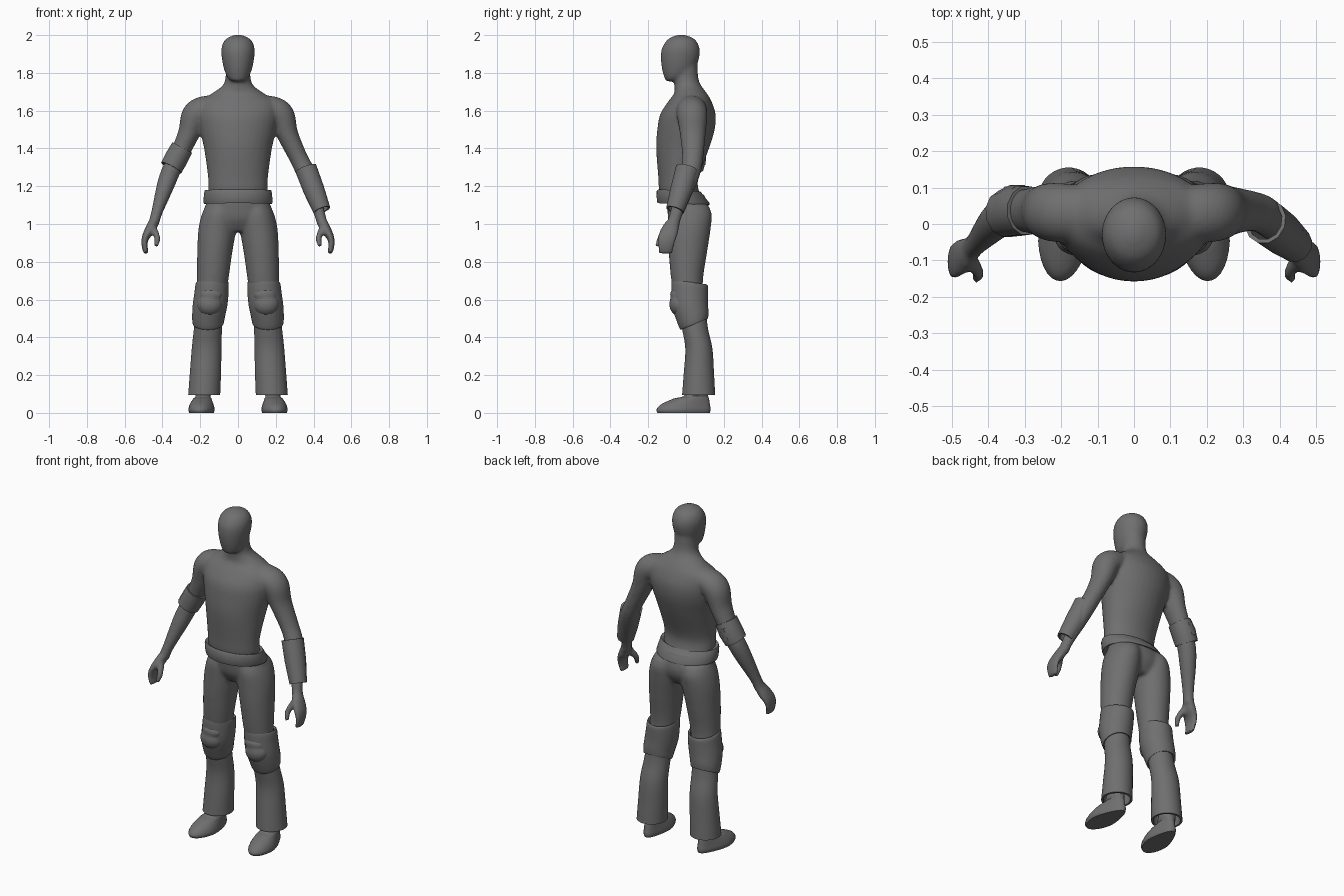
import bpy, bmesh, math
from mathutils import Vector

dark = bpy.data.materials.new("dark_grey")
dark.diffuse_color = (0.16, 0.16, 0.16, 1)


def spline(rows, steps):
    """Catmull-Rom interpolation of ring rows."""
    rows = [Vector(tuple(r) + (0,) * (6 - len(r))) for r in rows]
    if steps == 1:
        return rows
    out = []
    for i in range(len(rows) - 1):
        a, b, c, d = rows[max(i - 1, 0)], rows[i], rows[i + 1], rows[min(i + 2, len(rows) - 1)]
        for k in range(steps):
            t = k / steps
            out.append(0.5 * (2 * b + (c - a) * t + (2 * a - 5 * b + 4 * c - d) * t * t
                              + (3 * b - a - 3 * c + d) * t ** 3))
    return out + [rows[-1]]


def loft(bm, rows, n=32, flat=True, steps=5, caps=True, side=1):
    """Skin elliptical rings (x, y, z, rx, ry, tilt); flat keeps them level, else they follow the path."""
    rows = spline(rows, steps)
    loops = []
    for i, r in enumerate(rows):
        p = Vector(r[:3])
        u, v = Vector((1, 0, 0)), Vector((0, 1, r[5]))
        if not flat:
            t = (Vector(rows[min(i + 1, len(rows) - 1)][:3]) - Vector(rows[max(i - 1, 0)][:3])).normalized()
            v = (Vector((0, 1, 0)) - t * t.y).normalized()
            u = v.cross(t)
        ring = []
        for k in range(n):
            a = 2 * math.pi * (k + 0.5) / n
            q = p + u * r[3] * math.cos(a) + v * r[4] * math.sin(a)
            ring.append(bm.verts.new((q.x * side, q.y, q.z)))
        loops.append(ring)
    faces = []
    for A, B in zip(loops, loops[1:]):
        for k in range(n):
            faces.append(bm.faces.new((A[k], A[(k + 1) % n], B[(k + 1) % n], B[k])))
    if caps:
        faces += [bm.faces.new(loops[0][::-1]), bm.faces.new(loops[-1])]
    bmesh.ops.recalc_face_normals(bm, faces=faces)


def finish(name, bm, wall=0, fuse=0, angle=40):
    """Turn a bmesh into an object, optionally thickened or fused into one skin."""
    me = bpy.data.meshes.new(name)
    bm.to_mesh(me)
    bm.free()
    me.materials.append(dark)
    ob = bpy.data.objects.new(name, me)
    bpy.context.collection.objects.link(ob)
    bpy.ops.object.select_all(action='DESELECT')
    ob.select_set(True)
    bpy.context.view_layer.objects.active = ob
    if wall:
        m = ob.modifiers.new("wall", 'SOLIDIFY')
        m.thickness, m.offset = wall, -1
        bpy.ops.object.modifier_apply(modifier=m.name)
    if fuse:
        m = ob.modifiers.new("fuse", 'REMESH')
        m.mode, m.voxel_size = 'VOXEL', 0.009
        bpy.ops.object.modifier_apply(modifier=m.name)
        m = ob.modifiers.new("soften", 'SMOOTH')
        m.factor, m.iterations = 0.5, fuse
        bpy.ops.object.modifier_apply(modifier=m.name)
    bpy.ops.object.shade_smooth_by_angle(angle=math.radians(angle))
    return ob


def ball(bm, centre, radii):
    vs = bmesh.ops.create_uvsphere(bm, u_segments=24, v_segments=14, radius=1)['verts']
    for v in vs:
        v.co = Vector(c + r * q for c, r, q in zip(centre, radii, v.co))


# Torso, head and arms fused into one skin
bm = bmesh.new()
loft(bm, [(0, -.02, 1.12, .15, .11), (0, -.038, 1.18, .157, .105), (0, -.04, 1.25, .159, .107),
          (0, -.018, 1.40, .180, .14), (0, 0, 1.50, .203, .152), (0, .01, 1.58, .215, .147),
          (0, .02, 1.645, .205, .117), (0, .024, 1.69, .140, .088), (0, .01, 1.73, .085, .072),
          (0, 0, 1.77, .067, .066), (0, -.005, 1.84, .066, .066)])
loft(bm, [(0, -.085, 1.755, .03, .022), (0, -.06, 1.775, .055, .055), (0, -.04, 1.82, .074, .087),
          (0, -.032, 1.88, .086, .102), (0, -.028, 1.93, .088, .1), (0, -.025, 1.97, .073, .079),
          (0, -.025, 1.99, .047, .052), (0, -.025, 2.002, .014, .016)])
for s in (1, -1):
    # arm
    loft(bm, [(.10, .03, 1.62, .06, .07), (.18, .03, 1.605, .072, .08), (.228, .033, 1.57, .073, .08),
              (.262, .036, 1.475, .057, .068), (.318, .036, 1.355, .049, .056), (.355, .025, 1.28, .050, .053),
              (.385, 0, 1.2, .046, .048), (.43, -.05, 1.06, .03, .034), (.447, -.068, 1.0, .029, .034)],
         flat=False, side=s)
    # palm with curled fingers
    loft(bm, [(.442, -.062, 1.02, .025, .03), (.463, -.082, .975, .028, .046), (.489, -.1, .93, .020, .05),
              (.495, -.106, .89, .016, .045), (.486, -.108, .843, .014, .036)], flat=False, side=s)
    # thumb
    loft(bm, [(.455, -.09, .985, .021, .024), (.432, -.122, .945, .017, .02),
              (.427, -.142, .91, .015, .017), (.437, -.15, .88, .013, .013)], flat=False, side=s)
finish("upper_body", bm, fuse=9)

# Hips and thighs fused
bm = bmesh.new()
loft(bm, [(0, -.005, 1.16, .15, .10), (0, .012, 1.08, .178, .112), (0, .015, 1.02, .17, .105),
          (0, .015, .96, .10, .07)])
for s in (1, -1):
    loft(bm, [(.09, .018, 1.10, .08, .10), (.10, .02, 1.05, .092, .117), (.110, .017, .97, .10, .113),
              (.123, .01, .85, .093, .102), (.134, .006, .7, .083, .084), (.145, .02, .56, .072, .075)], side=s)
finish("hips_and_thighs", bm, fuse=12)

# Belt
bm = bmesh.new()
loft(bm, [(0, -.036, 1.178, .176, .112, -.05), (0, -.034, 1.165, .180, .122, -.06),
          (0, -.015, 1.118, .184, .14, -.05), (0, -.013, 1.106, .180, .138, -.03)], n=40, steps=1, caps=False)
finish("belt", bm, wall=.03)

for s, tag in ((1, "right"), (-1, "left")):
    # Flared trouser leg
    bm = bmesh.new()
    loft(bm, [(.15, .03, .57, .068, .073), (.159, .047, .45, .074, .069), (.166, .068, .34, .079, .072),
              (.173, .068, .2, .083, .081), (.179, .067, .095, .085, .088)], side=s, caps=False)
    finish(tag + "_trouser_leg", bm, wall=.012)

    # Knee pad sleeve
    bm = bmesh.new()
    loft(bm, [(.135, .02, .693, .083, .091, -.14), (.137, .02, .68, .088, .097, -.12),
              (.141, .02, .63, .091, .097, -.05), (.148, .022, .57, .092, .095, .1),
              (.156, .035, .51, .087, .084, .3), (.158, .042, .478, .083, .076, .4),
              (.159, .045, .47, .079, .072, .42)], side=s, caps=False, steps=3)
    finish(tag + "_knee_pad", bm, wall=.013)

    # Rounded knee cap with a smaller upper lobe
    bm = bmesh.new()
    ball(bm, (.15 * s, -.032, .575), (.07, .057, .064))
    ball(bm, (.142 * s, -.045, .625), (.062, .04, .04))
    finish(tag + "_knee_cap", bm, fuse=3)

    # Shoe with ankle, toes turned slightly out
    bm = bmesh.new()
    loft(bm, [(0, -.085, 0, .066, .139), (0, -.085, .018, .071, .144), (0, -.075, .045, .065, .13),
              (0, -.045, .075, .054, .095), (0, -.015, .098, .045, .06), (0, -.005, .2, .042, .05)])
    for v in bm.verts:
        # narrow the heel
        if v.co.y > -.11 and v.co.z < .09:
            v.co.x *= 1 - .25 * min(1, (v.co.y + .11) / .12)
    shoe = finish(tag + "_shoe", bm, angle=50)
    shoe.location = (.182 * s, .072, 0)
    shoe.rotation_euler.z = math.radians(6) * s

# Faceted elbow pad on one arm
bm = bmesh.new()
loft(bm, [(.295, .037, 1.405, .061, .068), (.325, .037, 1.35, .064, .072), (.353, .028, 1.298, .062, .066)],
     n=12, flat=False, steps=1, caps=False, side=-1)
finish("elbow_pad", bm, wall=.012, angle=42)

# Raised plate on the outside of the elbow pad
bm = bmesh.new()
loft(bm, [(.312, .072, 1.385, .036, .038), (.342, .068, 1.32, .036, .037)], n=8, flat=False, steps=1, side=-1)
finish("elbow_plate", bm, angle=25)

# Forearm guard on the other arm
bm = bmesh.new()
loft(bm, [(.360, .008, 1.292, .060, .064), (.40, -.022, 1.185, .058, .061), (.444, -.058, 1.073, .048, .049)],
     n=12, flat=False, steps=1, caps=False)
finish("forearm_guard", bm, wall=.011, angle=42)
